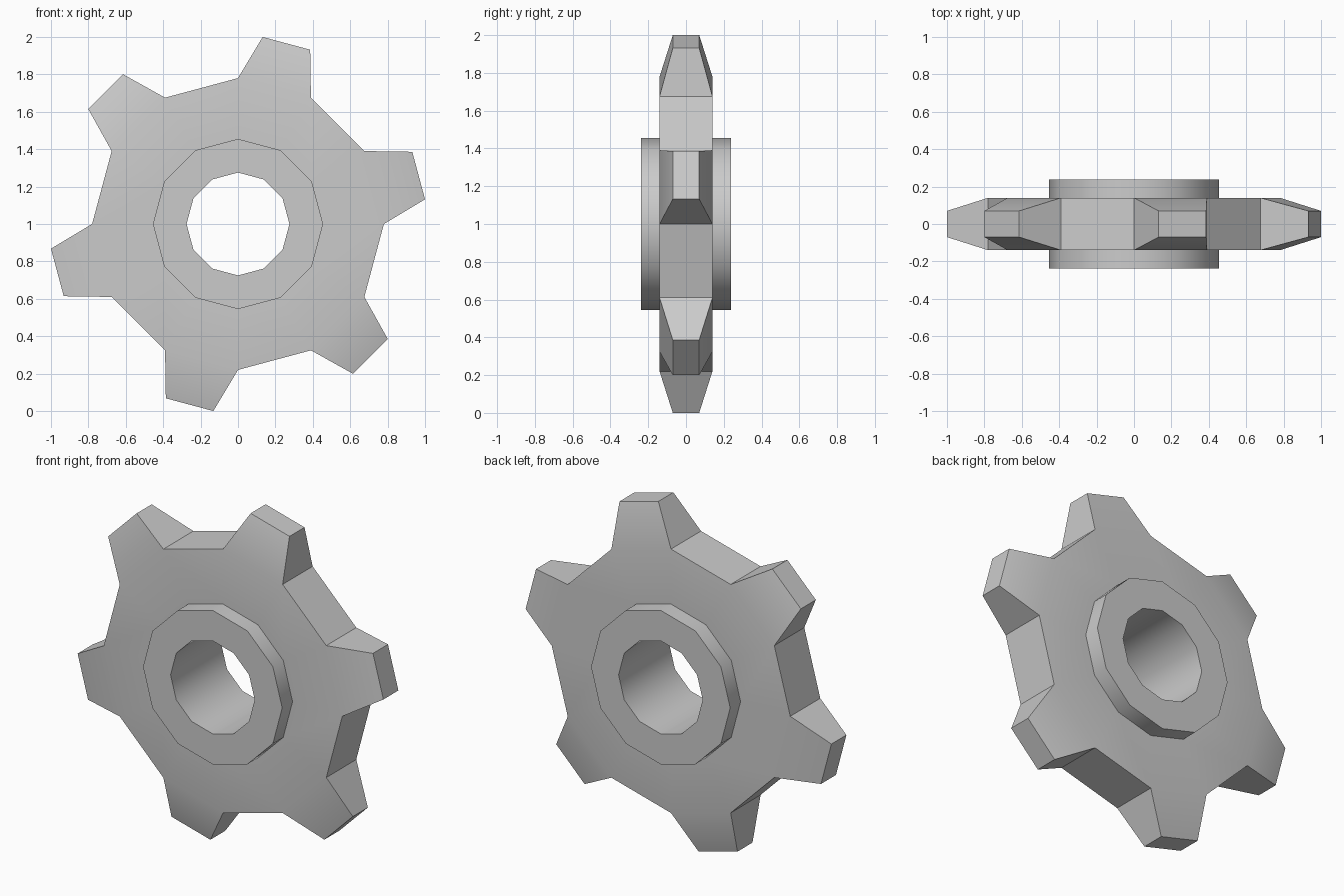
import bpy, bmesh
from math import sin, cos, radians

if "Cube" in bpy.data.objects:
    bpy.data.objects.remove(bpy.data.objects["Cube"])

SIDES = 12
TIP_R, TIP_HALF = 1.0086, 0.07

# closed cross-section (radius, y): bore, hub, disc
PROFILE = [(0.275, -0.237), (0.455, -0.237), (0.455, -0.14), (0.78, -0.14),
           (0.78, 0.14), (0.455, 0.14), (0.455, 0.237), (0.275, 0.237)]
RIM = 3  # profile segment that carries the teeth

bm = bmesh.new()


def point(r, deg, y):
    a = radians(deg)
    return bm.verts.new((r * cos(a), y, 1 + r * sin(a)))


# lathe the cross-section into a 12-sided wheel with tapered teeth
rings = [[point(r, i * 30, y) for r, y in PROFILE] for i in range(SIDES)]
n = len(PROFILE)
for i in range(SIDES):
    a, b = rings[i], rings[(i + 1) % SIDES]
    for k in range(n):
        m = (k + 1) % n
        quad = [a[k], a[m], b[m], b[k]]
        if k == RIM and i % 2 == 0:
            # tooth: narrower and thinner at the tip
            lo, hi = i * 30 + 7.5, i * 30 + 22.5
            tip = [point(TIP_R, lo, -TIP_HALF), point(TIP_R, lo, TIP_HALF),
                   point(TIP_R, hi, TIP_HALF), point(TIP_R, hi, -TIP_HALF)]
            bm.faces.new(tip)
            for j in range(4):
                q = (j + 1) % 4
                bm.faces.new([quad[j], quad[q], tip[q], tip[j]])
        else:
            bm.faces.new(quad)

bmesh.ops.recalc_face_normals(bm, faces=bm.faces)
mesh = bpy.data.meshes.new("sprocket_wheel")
bm.to_mesh(mesh)
bm.free()
wheel = bpy.data.objects.new("sprocket_wheel", mesh)
bpy.context.collection.objects.link(wheel)

bpy.context.view_layer.objects.active = wheel
wheel.select_set(True)
bpy.ops.object.shade_smooth_by_angle(angle=radians(31))
